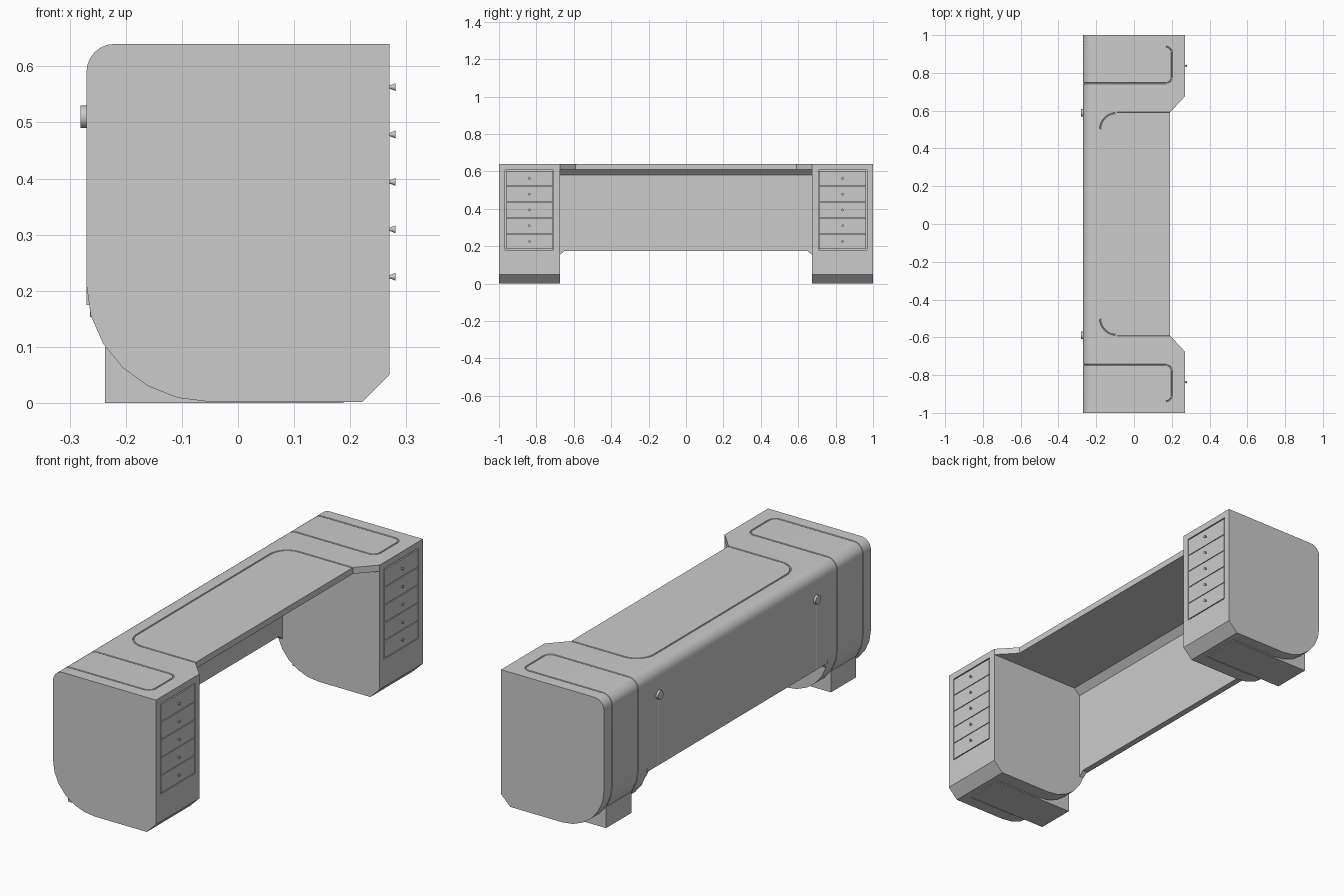
import bpy, bmesh, math
from mathutils import Matrix, Vector

if "Cube" in bpy.data.objects:
    bpy.data.objects.remove(bpy.data.objects["Cube"])


def finish(name, bm):
    bmesh.ops.recalc_face_normals(bm, faces=bm.faces)
    me = bpy.data.meshes.new(name)
    bm.to_mesh(me)
    bm.free()
    ob = bpy.data.objects.new(name, me)
    bpy.context.collection.objects.link(ob)
    return ob


def prism(name, pts, axis, a, b):
    """Extrude a 2D outline along an axis (0=x, 1=y, 2=z) from a to b."""
    bm = bmesh.new()

    def co(p, t):
        c = list(p)
        c.insert(axis, t)
        return c
    f = bm.faces.new([bm.verts.new(co(p, a)) for p in pts])
    r = bmesh.ops.extrude_face_region(bm, geom=[f])
    d = Vector((0, 0, 0))
    d[axis] = b - a
    bmesh.ops.translate(bm, vec=d, verts=[v for v in r['geom'] if isinstance(v, bmesh.types.BMVert)])
    return finish(name, bm)


def box(name, x0, x1, y0, y1, z0, z1):
    y0, y1 = sorted((y0, y1))
    return prism(name, [(x0, y0), (x1, y0), (x1, y1), (x0, y1)], 2, z0, z1)


def cone_x(name, x0, x1, y, z, r0, r1, n):
    bm = bmesh.new()
    m = Matrix.Translation(((x0 + x1) / 2, y, z)) @ Matrix.Rotation(math.pi / 2, 4, 'Y')
    bmesh.ops.create_cone(bm, cap_ends=True, segments=n, radius1=r0, radius2=r1, depth=x1 - x0, matrix=m)
    return finish(name, bm)


def activate(ob):
    bpy.ops.object.select_all(action='DESELECT')
    ob.select_set(True)
    bpy.context.view_layer.objects.active = ob


def smooth(ob):
    activate(ob)
    bpy.ops.object.shade_smooth_by_angle(angle=math.radians(28))


def groove_tube(pts, cyclic, r=0.004):
    """Thin tube used to cut a groove along a path."""
    cu = bpy.data.curves.new("groove_cutter", 'CURVE')
    cu.dimensions = '3D'
    cu.bevel_depth = r
    cu.bevel_resolution = 1
    cu.use_fill_caps = True
    sp = cu.splines.new('POLY')
    sp.points.add(len(pts) - 1)
    for p, c in zip(sp.points, pts):
        p.co = (*c, 1)
    sp.use_cyclic_u = cyclic
    ob = bpy.data.objects.new("groove_cutter", cu)
    bpy.context.collection.objects.link(ob)
    activate(ob)
    bpy.ops.object.convert(target='MESH')
    ob = bpy.context.view_layer.objects.active
    bm = bmesh.new()
    bm.from_mesh(ob.data)
    bmesh.ops.remove_doubles(bm, verts=bm.verts, dist=1e-5)
    bmesh.ops.recalc_face_normals(bm, faces=bm.faces)
    bm.to_mesh(ob.data)
    bm.free()
    return ob


def cut(ob, cutter):
    cutter.hide_render = True
    m = ob.modifiers.new("cut", 'BOOLEAN')
    m.operation = 'DIFFERENCE'
    m.solver = 'EXACT'
    m.object = cutter
    activate(ob)
    bpy.ops.object.modifier_apply(modifier=m.name)
    bpy.data.objects.remove(cutter)


def arc(cx, cy, rx, ry, a0, a1, n):
    return [(cx + rx * math.cos(math.radians(a0 + (a1 - a0) * i / n)),
             cy + ry * math.sin(math.radians(a0 + (a1 - a0) * i / n))) for i in range(n + 1)]


# Shared side outline
BOT = 0.002
top_arc = arc(-0.22, 0.59, 0.05, 0.05, 90, 180, 6)
low_arc = arc(-0.05, 0.21, 0.22, 0.21 - BOT, 180, 270, 6)
side = [(0.27, 0.64)] + top_arc + low_arc + [(0.222, BOT), (0.27, 0.05)]

for s, tag in ((1, "back"), (-1, "front")):
    # Pedestal body
    ped = prism(tag + "_pedestal", side, 1, s * 0.675, s * 1.0)

    # Belt groove over the top, down the rear and under to the foot
    ya, yb = 0.745, 0.94
    line = [(x, (z - 0.32) * 1.002 + 0.32) if abs(x) < 0.2 else (x * 1.002, (z - 0.32) * 1.002 + 0.32)
            for x, z in top_arc + low_arc]
    zt, zb = line[0][1], line[-1][1]
    ca = arc(0.165, ya + 0.035, 0.035, 0.035, -90, 0, 5)
    cb = arc(0.165, yb - 0.035, 0.035, 0.035, 0, 90, 5)
    path = [(0.19, s * ya, zb)] + [(x, s * ya, z) for x, z in reversed(line)]
    path += [(x, s * y, zt) for x, y in ca + cb]
    path += [(x, s * yb, z) for x, z in line] + [(0.19, s * yb, zb)]
    cut(ped, groove_tube(path, True))

    # Drawer recess, drawers and knobs
    cut(ped, box("recess", 0.258, 0.30, s * 0.708, s * 0.967, 0.18, 0.609))
    smooth(ped)
    for i in range(5):
        z = 0.225 + i * 0.0845
        box(f"{tag}_drawer_{i}", 0.25, 0.27, s * 0.7115, s * 0.9635, z - 0.0405, z + 0.0405)
        smooth(cone_x(f"{tag}_knob_{i}", 0.268, 0.281, s * 0.8375, z, 0.002, 0.007, 16))

    # Foot under the pedestal
    box(tag + "_foot", -0.237, 0.188, s * 0.748, s * 0.937, 0, 0.1)

    # Angled desktop corner and small panel gusset
    prism(tag + "_top_corner", [(0.19, s * 0.59), (0.27, s * 0.676), (0.19, s * 0.676)], 2, 0.61, 0.64)
    prism(tag + "_panel_gusset", [(s * 0.65, 0.175), (s * 0.676, 0.175), (s * 0.676, 0.153)], 0, -0.264, -0.24)

    # Cable grommet on the rear
    smooth(cone_x(tag + "_cable_grommet", -0.281, -0.262, s * 0.59, 0.51, 0.02, 0.02, 24))

# Desktop and modesty panel as one bent sheet
sheet = [(0.19, 0.64)] + top_arc + [(-0.27, 0.175), (-0.24, 0.175), (-0.24, 0.58), (-0.21, 0.61), (0.19, 0.61)]
desk = prism("desktop_and_panel", sheet, 1, -0.676, 0.676)

# Writing surface groove
zt = 0.6406
inlay = [(0.21, 0.588)] + arc(-0.09, 0.498, 0.09, 0.09, 90, 180, 8)
inlay += [(x, -y) for x, y in reversed(inlay)]
cut(desk, groove_tube([(x, y, zt) for x, y in inlay], False))

# Cable grooves below the grommets
for s in (1, -1):
    cut(desk, groove_tube([(-0.2706, s * 0.59, 0.505), (-0.2706, s * 0.59, 0.16)], False))
smooth(desk)
